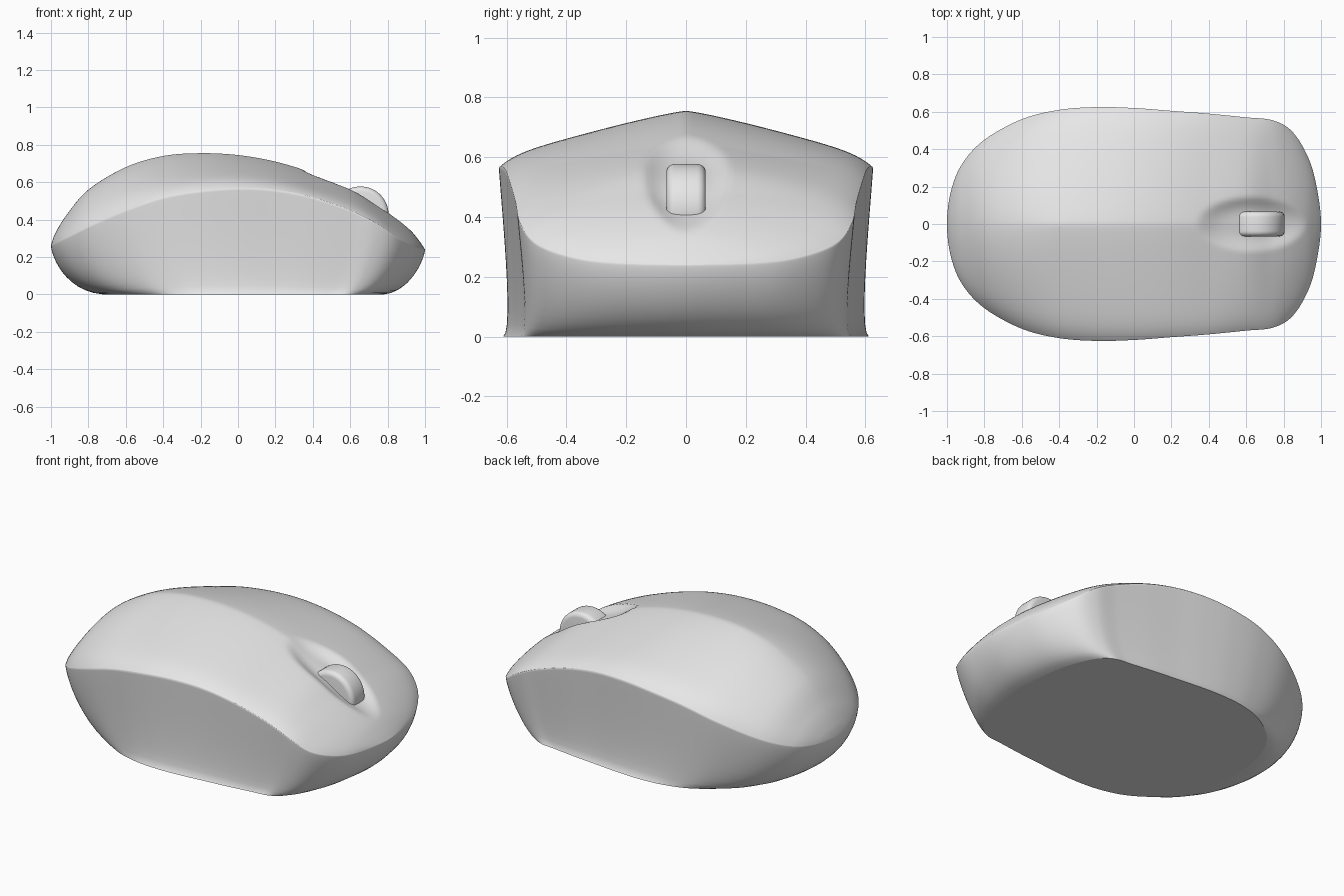
import bpy, bmesh, math
from mathutils import Vector

cube = bpy.data.objects.get("Cube")
if cube:
    bpy.data.objects.remove(cube, do_unlink=True)

grey = bpy.data.materials.new("plain_grey")
grey.use_nodes = True
COLOUR = (0.8, 0.8, 0.8, 1)
grey.diffuse_color = COLOUR
grey.node_tree.nodes["Principled BSDF"].inputs["Base Color"].default_value = COLOUR

# Stations along the body: x, half width, rim height, ridge height
STATIONS = [Vector(s) for s in (
    (-1, 0, .26, .26), (-.98, .17, .27, .32), (-.92, .32, .3, .42),
    (-.8, .45, .36, .56), (-.6, .56, .45, .68), (-.4, .61, .52, .74),
    (-.2, .625, .555, .755), (0, .62, .57, .745), (.2, .605, .56, .71),
    (.4, .59, .52, .65), (.6, .57, .45, .575), (.74, .555, .38, .485),
    (.84, .5, .31, .415), (.92, .38, .265, .345), (.97, .23, .245, .285),
    (1, 0, .24, .24))]
STEPS, ACROSS, WALL = 10, 96, 14


def mirrored(s):
    return Vector((s[0], -s[1], s[2], s[3]))


def smooth_stations(pts, steps):
    """Catmull-Rom curve through the stations, rounded at both tips."""
    p = [mirrored(pts[1])] + pts + [mirrored(pts[-2])]
    out = []
    for a, b, c, d in zip(p, p[1:], p[2:], p[3:]):
        for i in range(steps):
            t = i / steps
            out.append((2 * b + (c - a) * t + (2 * a - 5 * b + 4 * c - d) * t ** 2
                        + (3 * b - a - 3 * c + d) * t ** 3) / 2)
    return out + [pts[-1]]


def shell_point(station, v):
    """Point on the upper shell; v runs from -1 to 1 between the rims."""
    x, w, rim, ridge = station
    u = math.sin(v * math.pi / 2)
    tip = max(0, (abs(x) - .4) / .6)
    power = 1.2 + .8 * tip
    fall = .83 * abs(u) ** power + .17 * abs(u) ** 12
    y = u * w
    z = rim + (ridge - rim) * (1 - fall)
    # Shallow oval hollow round the wheel
    r = ((x - .63) / .3) ** 2 + (y / .15) ** 2
    if r < 1:
        z -= .045 * (1 - r * r) ** 2
    return Vector((x, y, z))


def wall_point(rim, t):
    """Point on the wall curving from the rim (t=0) to the base (t=1)."""
    base = Vector((.03 + .75 * rim.x, rim.y * .978, 0))
    upper = Vector((rim.x * .995, rim.y * .985, rim.z * .75))
    lower = Vector((rim.x * .92, rim.y * .92, .015))
    s = 1 - t
    return s ** 3 * rim + 3 * s * s * t * upper + 3 * s * t * t * lower + t ** 3 * base


def finish(name, bm):
    bmesh.ops.recalc_face_normals(bm, faces=bm.faces)
    mesh = bpy.data.meshes.new(name)
    bm.to_mesh(mesh)
    bm.free()
    mesh.materials.append(grey)
    obj = bpy.data.objects.new(name, mesh)
    bpy.context.collection.objects.link(obj)
    return obj


# Body: upper shell, curved walls and flat base in one skin
bm = bmesh.new()
line = smooth_stations(STATIONS, STEPS)
tail = bm.verts.new(shell_point(line[0], 0))
nose = bm.verts.new(shell_point(line[-1], 0))
rows = [[bm.verts.new(shell_point(s, 2 * j / ACROSS - 1)) for j in range(ACROSS + 1)]
        for s in line[1:-1]]
for a, b in zip(rows, rows[1:]):
    for j in range(ACROSS):
        bm.faces.new((a[j], b[j], b[j + 1], a[j + 1]))
for tip, row in ((tail, rows[0]), (nose, rows[-1])):
    for j in range(ACROSS):
        bm.faces.new((tip, row[j], row[j + 1]))

ring = [tail] + [r[0] for r in rows] + [nose] + [r[-1] for r in reversed(rows)]
rim = [v.co.copy() for v in ring]
for k in range(1, WALL + 1):
    t = (k / WALL) ** 1.3
    below = [bm.verts.new(wall_point(p, t)) for p in rim]
    for i in range(len(ring)):
        n = (i + 1) % len(ring)
        bm.faces.new((ring[i], ring[n], below[n], below[i]))
    ring = below
for f in bm.faces:
    f.smooth = True
base = bm.faces.new(ring)
for e in base.edges:
    e.smooth = False
finish("mouse_body", bm)

# Scroll wheel: rounded drum lying across the body
bm = bmesh.new()
bmesh.ops.create_cone(bm, cap_ends=True, segments=64, radius1=.15, radius2=.15, depth=.132)
caps = [e for e in bm.edges if any(len(f.verts) > 4 for f in e.link_faces)]
bmesh.ops.bevel(bm, geom=caps, offset=.028, segments=5, profile=.5, affect='EDGES')
wheel = finish("scroll_wheel", bm)
wheel.location = (.655, 0, .427)
wheel.rotation_euler = (math.pi / 2, 0, 0)
bpy.context.view_layer.objects.active = wheel
wheel.select_set(True)
bpy.ops.object.shade_smooth_by_angle(angle=math.radians(40))
